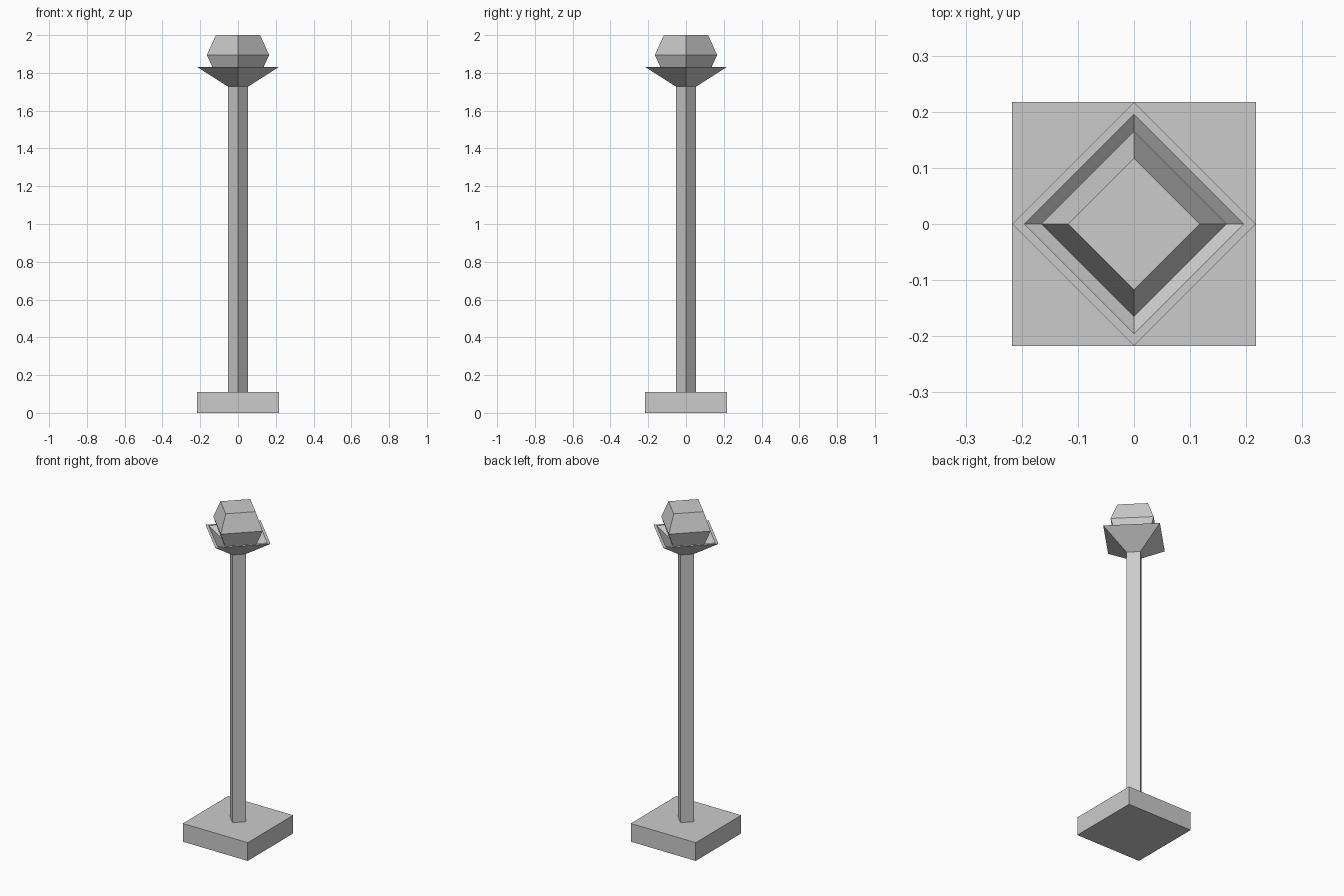
import bpy, bmesh
from math import cos, sin, pi

if "Cube" in bpy.data.objects:
    bpy.data.objects.remove(bpy.data.objects["Cube"])


def lathe4(name, profile, turn=0.0):
    """Four-sided flat-shaded solid from (radius, z) rings, capped at both ends."""
    bm = bmesh.new()
    rings = [[bm.verts.new((r * cos(turn + i * pi / 2), r * sin(turn + i * pi / 2), z))
              for i in range(4)] for r, z in profile]
    for a, b in zip(rings, rings[1:]):
        for i in range(4):
            j = (i + 1) % 4
            bm.faces.new((a[i], a[j], b[j], b[i]))
    bm.faces.new(rings[0][::-1])
    bm.faces.new(rings[-1])
    bmesh.ops.recalc_face_normals(bm, faces=bm.faces)
    mesh = bpy.data.meshes.new(name)
    bm.to_mesh(mesh)
    bm.free()
    obj = bpy.data.objects.new(name, mesh)
    bpy.context.collection.objects.link(obj)
    return obj


# square foot slab, aligned to the axes
half = 0.217 * 2 ** 0.5
lathe4("base", [(half, 0), (half, 0.11)], pi / 4)

# diamond-section pole
lathe4("pole", [(0.053, 0.11), (0.053, 1.727)])

# flared cup with a thin rim and hollow inside
lathe4("lamp_cup", [(0.053, 1.727), (0.217, 1.832), (0.196, 1.832), (0.053, 1.745)])

# faceted lamp head sitting in the cup
lathe4("lamp_head", [(0.117, 1.79), (0.165, 1.895), (0.117, 2.0)])
